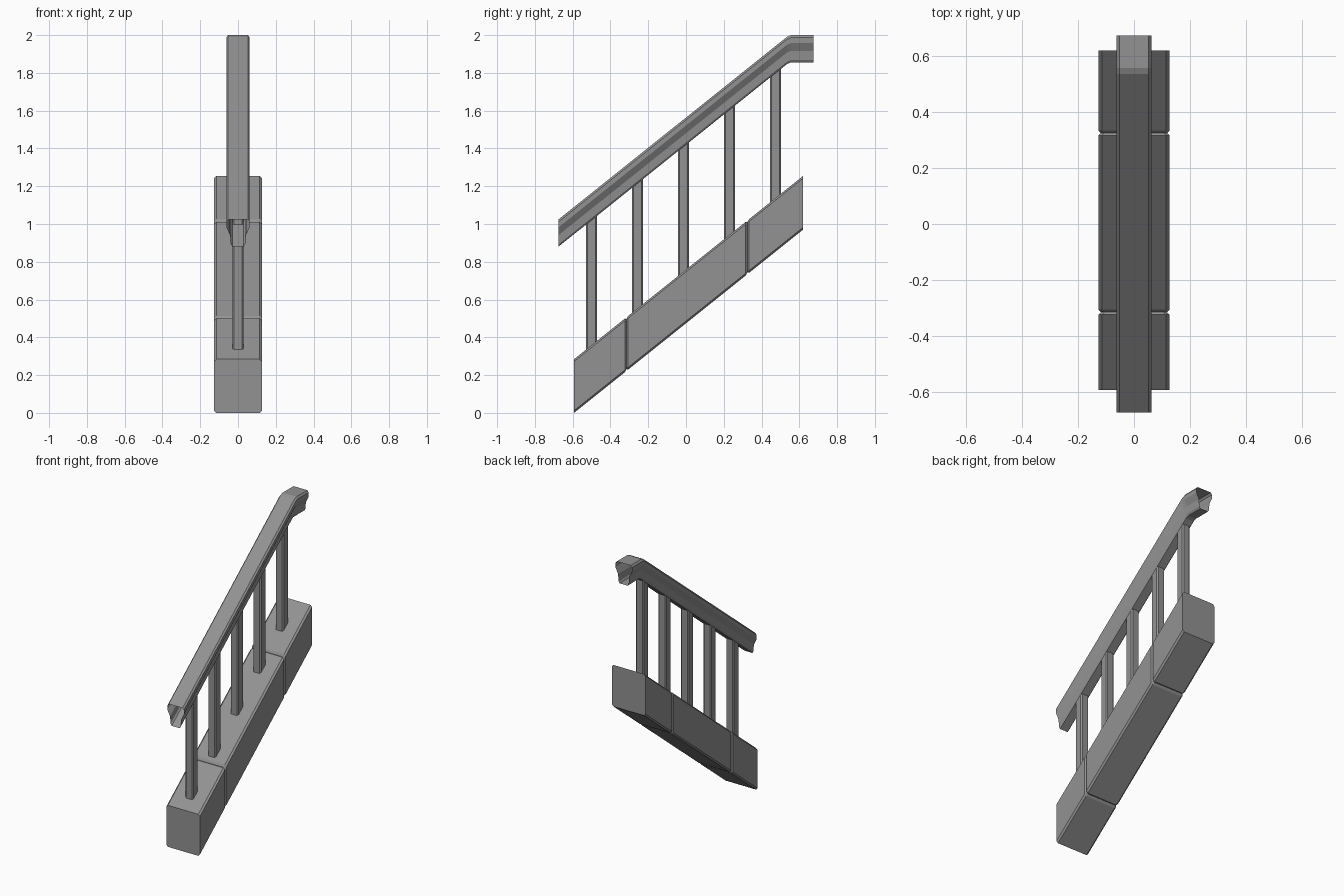
import bpy
import bmesh

SLOPE = 0.8

cube = bpy.data.objects.get("Cube")
if cube:
    bpy.data.objects.remove(cube, do_unlink=True)

grey = bpy.data.materials.new("grey")
grey.use_nodes = True
colour = (0.29, 0.29, 0.29, 1)
grey.diffuse_color = colour
grey.node_tree.nodes["Principled BSDF"].inputs["Base Color"].default_value = colour


def loft(name, rings, capped=True):
    """Skin a list of equal-length point rings, with optional end caps."""
    bm = bmesh.new()
    loops = [[bm.verts.new(p) for p in ring] for ring in rings]
    for a, b in zip(loops, loops[1:]):
        for i in range(len(a)):
            j = (i + 1) % len(a)
            bm.faces.new((a[i], a[j], b[j], b[i]))
    if capped:
        bm.faces.new(loops[0])
        bm.faces.new(loops[-1])
    bmesh.ops.recalc_face_normals(bm, faces=bm.faces)
    mesh = bpy.data.meshes.new(name)
    bm.to_mesh(mesh)
    bm.free()
    mesh.materials.append(grey)
    obj = bpy.data.objects.new(name, mesh)
    bpy.context.collection.objects.link(obj)
    return obj


def chamfered(w, h, c):
    """Outline of a rectangle of half sizes w, h with cut corners."""
    return [(w, c - h), (w, h - c), (w - c, h), (c - w, h),
            (-w, h - c), (-w, c - h), (c - w, -h), (w - c, -h)]


# Sloping base: three blocks with chamfered ends at the joints
GAP = 0.009


def base_block(name, y0, y1, cut_front, cut_back):
    stations = [(y0, GAP if cut_front else 0)]
    if cut_front:
        stations.append((y0 + GAP, 0))
    if cut_back:
        stations.append((y1 - GAP, 0))
    stations.append((y1, GAP if cut_back else 0))
    rings = []
    for y, inset in stations:
        mid = 0.142 + SLOPE * (y + 0.593)
        outline = chamfered(0.127 - inset, 0.142 - inset, 0.012)
        rings.append([(x, y, mid + z) for x, z in outline])
    loft(name, rings)


base_block("lower_base", -0.593, -0.315, False, True)
base_block("middle_base", -0.315, 0.325, True, True)
base_block("upper_base", 0.325, 0.619, True, False)

# Hollow handrail: moulded profile, sloped with a level top end
half = [(0.052, 0), (0.062, -0.013), (0.062, -0.042),
        (0.042, -0.083), (0.038, -0.132), (0.03, -0.144)]
profile = half + [(-x, z) for x, z in reversed(half)]
path = [(-0.674, 1.025), (0.535, 1.991), (0.557, 2.0), (0.674, 2.0)]
loft("handrail", [[(x, y, top + z) for x, z in profile] for y, top in path],
     capped=False)

# Balusters: chamfered posts with slanted ends set into base and rail
post = chamfered(0.03, 0.03, 0.008)
for n in range(5):
    centre = -0.5 + n * 0.2435
    rings = []
    for start in (0.27, 1.06):
        rings.append([(x, centre + y, start + SLOPE * (centre + y + 0.593))
                      if start < 1 else
                      (x, centre + y, 0.92 + SLOPE * (centre + y + 0.674))
                      for x, y in post])
    loft(f"baluster_{n + 1}", rings)
